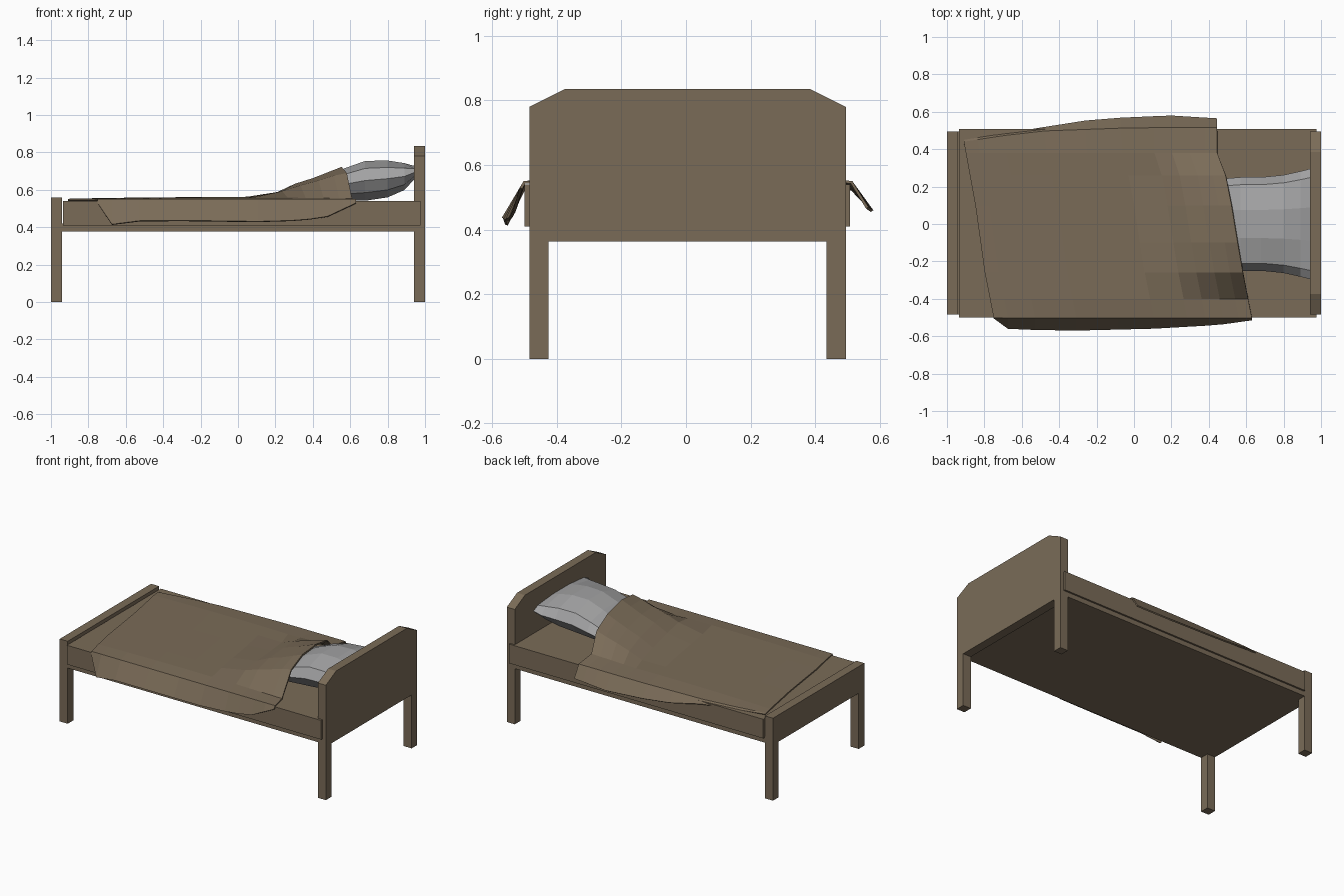
import bpy, bmesh, math

if "Cube" in bpy.data.objects:
    bpy.data.objects.remove(bpy.data.objects["Cube"])

def material(name, rgb):
    m = bpy.data.materials.new(name)
    m.diffuse_color = (*rgb, 1)
    m.use_nodes = True
    m.node_tree.nodes["Principled BSDF"].inputs["Base Color"].default_value = m.diffuse_color
    return m

BROWN = material("brown", (0.195, 0.148, 0.097))
GREY = material("pillow grey", (0.36, 0.36, 0.365))

def make(name, verts, faces, mat):
    me = bpy.data.meshes.new(name)
    me.from_pydata(verts, [], faces)
    bm = bmesh.new()
    bm.from_mesh(me)
    bmesh.ops.recalc_face_normals(bm, faces=bm.faces)
    bm.to_mesh(me)
    bm.free()
    ob = bpy.data.objects.new(name, me)
    bpy.context.collection.objects.link(ob)
    me.materials.append(mat)
    return ob

def prism(name, outline, x0, x1):
    """Extrude a (y, z) outline along x."""
    n = len(outline)
    verts = [(x, y, z) for x in (x0, x1) for y, z in outline]
    faces = [list(range(n)), list(range(n, 2 * n))]
    faces += [(i, (i + 1) % n, n + (i + 1) % n, n + i) for i in range(n)]
    return make(name, verts, faces, BROWN)

def box(name, x0, x1, y0, y1, z0, z1):
    return prism(name, [(y0, z0), (y1, z0), (y1, z1), (y0, z1)], x0, x1)

def interp(x, pts):
    """Piecewise linear lookup."""
    if x <= pts[0][0]:
        return pts[0][1]
    for (a, p), (b, q) in zip(pts, pts[1:]):
        if x <= b:
            return p + (q - p) * (x - a) / (b - a)
    return pts[-1][1]

# Headboard and footboard, each cut in one outline with its two legs
Y0, Y1, W = -0.485, 0.495, 0.06
def legs(z):
    return [(Y1, 0), (Y1 - W, 0), (Y1 - W, z), (Y0 + W, z), (Y0 + W, 0), (Y0, 0)]
prism("headboard", [(Y0, 0.78), (-0.375, 0.835), (0.385, 0.835), (Y1, 0.78)] + legs(0.363), 0.94, 1.0)
prism("footboard", [(Y0, 0.56), (Y1, 0.56)] + legs(0.378), -1.0, -0.94)

# Bed base and mattress
box("bed_base", -0.945, 0.945, -0.485, 0.495, 0.378, 0.42)
box("mattress", -0.935, 0.975, -0.5, 0.507, 0.41, 0.54)

# Pillow: rings of (x, half width, centre z, half height) leaning on the headboard
rings = [(0.35, 0.20, 0.575, 0.03), (0.45, 0.24, 0.60, 0.06), (0.57, 0.25, 0.630, 0.088),
         (0.68, 0.25, 0.65, 0.108), (0.80, 0.262, 0.66, 0.10), (0.89, 0.282, 0.672, 0.073),
         (0.94, 0.295, 0.692, 0.038)]
section = [(1, 0), (0.84, 0.6), (0.3, 0.97), (-0.3, 0.97), (-0.84, 0.6),
           (-1, 0), (-0.84, -0.6), (-0.3, -1), (0.3, -1), (0.84, -0.6)]
n = len(section)
verts = [(x, a * w, z + b * h) for x, w, z, h in rings for a, b in section]
faces = [(r * n + i, r * n + (i + 1) % n, (r + 1) * n + (i + 1) % n, (r + 1) * n + i)
         for r in range(len(rings) - 1) for i in range(n)]
faces += [list(range(n)), list(range(len(verts) - n, len(verts)))]
make("pillow", verts, faces, GREY)

# Blanket: skewed sheet rising over the pillow and draping over both sides
foot_edge = [(-0.5, -0.75), (-0.2, -0.81), (0.0, -0.83), (0.44, -0.91)]
head_edge = [(-0.5, 0.63), (-0.2, 0.57), (0.2, 0.505), (0.3, 0.48), (0.38, 0.445)]
rise_x = [(0.15, 0), (0.30, 0.075), (0.38, 0.10), (0.56, 0.175)]
rise_y = [(0.0, 1), (0.2, 0.97), (0.27, 0.75), (0.40, 0)]
front_y = [(-0.75, -0.505), (-0.68, -0.56), (-0.4, -0.572), (0.1, -0.56), (0.45, -0.54), (0.63, -0.515)]
front_z = [(-0.75, 0.53), (-0.67, 0.41), (-0.5, 0.44), (0.2, 0.43), (0.46, 0.45), (0.63, 0.53)]
back_y = [(-0.91, 0.45), (-0.5, 0.515), (-0.3, 0.55), (-0.05, 0.57), (0.2, 0.58), (0.44, 0.565)]
back_z = [(-0.91, 0.546), (-0.5, 0.53), (-0.2, 0.48), (0.2, 0.46), (0.44, 0.47)]
back_fold = [(-0.91, 0.44), (-0.55, 0.495), (0.0, 0.515)]
inner = [-0.40, -0.26, -0.1, 0.1, 0.26, 0.38]
steps = [0, 0.055, 0.16, 0.32, 0.48, 0.62, 0.75, 0.82, 0.89, 0.95, 1]

verts = []
for t in steps:
    def along(y):
        a, b = interp(y, foot_edge), interp(y, head_edge)
        return a + (b - a) * t
    xf, xb = along(-0.5), along(0.44)
    verts.append((xf, interp(xf, front_y), interp(xf, front_z)))
    verts.append((xf, -0.503, 0.55))
    for y in inner:
        x = along(y)
        puff = 0.008 * math.sin(math.pi * t)
        verts.append((x, y, 0.553 + puff + interp(x, rise_x) * interp(abs(y), rise_y)))
    verts.append((xb, interp(xb, back_fold), 0.55))
    verts.append((xb, interp(xb, back_y), interp(xb, back_z)))
c = len(inner) + 4
faces = [(r * c + i, (r + 1) * c + i, (r + 1) * c + i + 1, r * c + i + 1)
         for r in range(len(steps) - 1) for i in range(c - 1)]
blanket = make("blanket", verts, faces, BROWN)
if sum(p.normal.z for p in blanket.data.polygons) < 0:
    blanket.data.flip_normals()
mod = blanket.modifiers.new("thickness", 'SOLIDIFY')
mod.thickness = 0.009
mod.offset = -1
